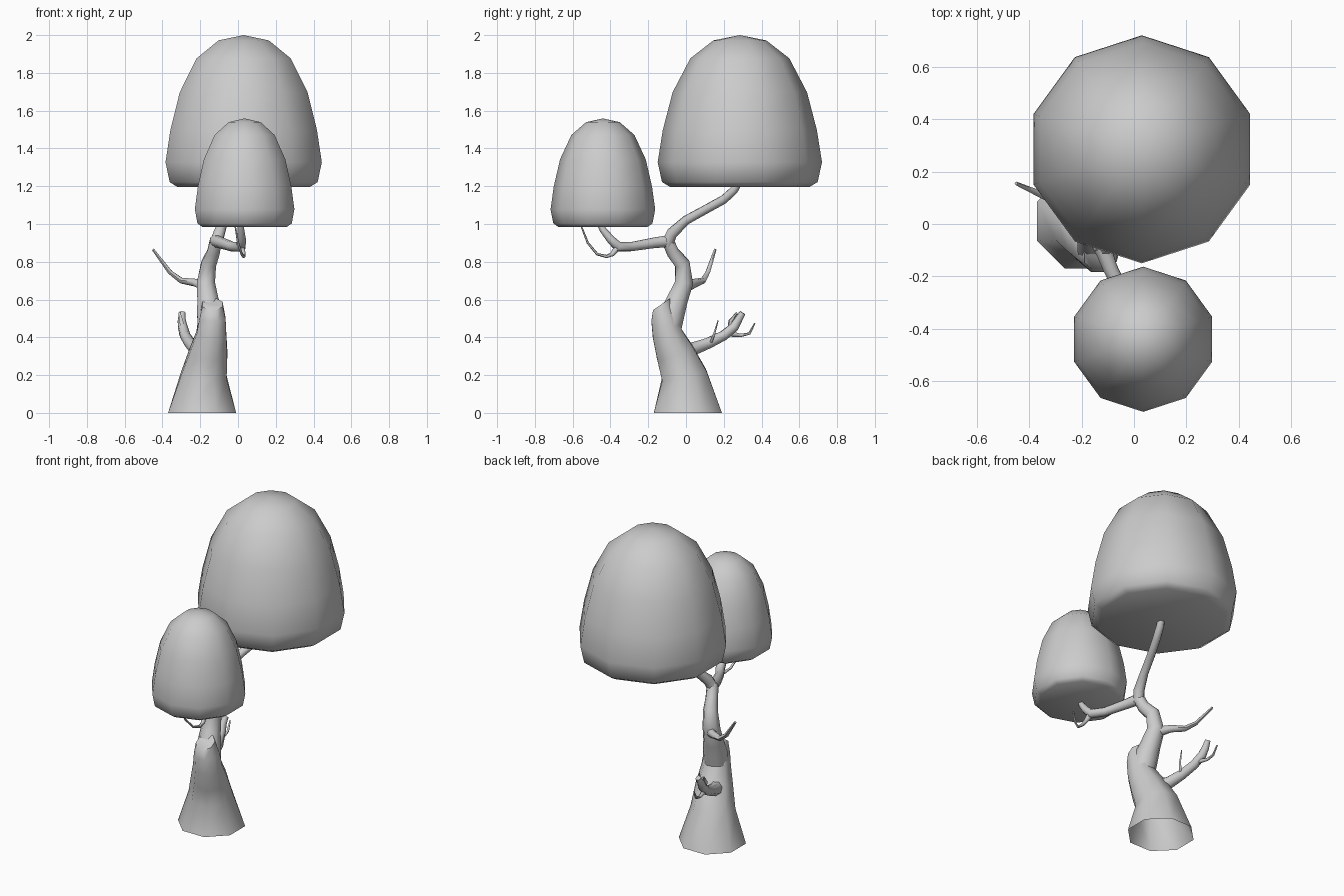
import bpy, bmesh, math
from mathutils import Vector

cube = bpy.data.objects.get("Cube")
if cube:
    bpy.data.objects.remove(cube, do_unlink=True)

grey = bpy.data.materials.new("plain grey")
grey.use_nodes = True
grey.diffuse_color = (0.6, 0.6, 0.6, 1)
grey.node_tree.nodes["Principled BSDF"].inputs["Base Color"].default_value = (0.6, 0.6, 0.6, 1)


def loft(name, rings, cap_start=True, cap_end=True, angle=60):
    """Bridge a list of equal rings of points into one smooth-shaded object."""
    bm = bmesh.new()
    loops = [[bm.verts.new(p) for p in ring] for ring in rings]
    n = len(loops[0])
    for low, high in zip(loops, loops[1:]):
        for i in range(n):
            j = (i + 1) % n
            bm.faces.new((low[i], low[j], high[j], high[i]))
    if cap_start:
        bm.faces.new(loops[0][::-1])
    if cap_end:
        bm.faces.new(loops[-1])
    bmesh.ops.remove_doubles(bm, verts=bm.verts, dist=0.0001)
    mesh = bpy.data.meshes.new(name)
    bm.to_mesh(mesh)
    bm.free()
    mesh.materials.append(grey)
    obj = bpy.data.objects.new(name, mesh)
    bpy.context.collection.objects.link(obj)
    bpy.ops.object.select_all(action='DESELECT')
    obj.select_set(True)
    bpy.context.view_layer.objects.active = obj
    bpy.ops.object.shade_smooth_by_angle(angle=math.radians(angle))
    return obj


def limb(name, path, sides=8, first=None, last=None, **caps):
    """Sweep a tapering tube through (x, y, z, radius) points."""
    pts = [Vector(p[:3]) for p in path]
    rings, side = [], Vector((1, 0, 0))
    for i, p in enumerate(pts):
        t = pts[min(i + 1, len(pts) - 1)] - pts[max(i - 1, 0)]
        if i == 0 and first:
            t = Vector(first)
        if i == len(pts) - 1 and last:
            t = Vector(last)
        t.normalize()
        side = (side - t * side.dot(t)).normalized()
        up = t.cross(side)
        rings.append([p + path[i][3] * (side * math.cos(a) + up * math.sin(a))
                      for a in (math.tau * (k + 0.5) / sides for k in range(sides))])
    return loft(name, rings, **caps)


# Domed foliage: ten-sided lathe, (radius, height) with the bottom at zero
DOME = [(0.37, 0), (0.412, 0.025), (0.435, 0.13), (0.408, 0.3), (0.356, 0.5),
        (0.262, 0.68), (0.14, 0.775), (0, 0.803)]


def canopy(name, x, y, z, wide, tall):
    rings = [[(x + r * wide * math.cos(a), y + r * wide * math.sin(a), z + h * tall)
              for a in (math.tau * (k + 0.5) / 10 for k in range(10))]
             for r, h in DOME[:-1]]
    rings.append([(x, y, z + DOME[-1][1] * tall)] * 10)
    return loft(name, rings, cap_end=False)


canopy("large_canopy", 0.03, 0.285, 1.197, 1, 1)
canopy("small_canopy", 0.035, -0.44, 0.985, 0.637, 0.715)

# Flared trunk ending in a slanted cut, open underneath
limb("trunk_base", [(-.19, .01, 0, .195), (-.18, -.01, .2, .13), (-.155, -.06, .32, .108),
                    (-.14, -.1, .42, .085), (-.135, -.115, .5, .075), (-.135, -.13, .575, .058)],
     first=(0, 0, 1), last=(0, -.55, .8), cap_start=False, angle=50)

# Winding upper trunk
limb("upper_trunk", [(-.14, -.1, .42, .075), (-.15, -.075, .52, .072), (-.16, -.045, .6, .06),
                     (-.17, -.01, .69, .052), (-.155, -.02, .79, .043), (-.13, -.07, .85, .036),
                     (-.115, -.1, .92, .034)])

# Two branches carrying the canopies
limb("back_branch", [(-.12, -.1, .89, .034), (-.1, -.075, .95, .032), (-.075, 0, 1.02, .025),
                     (-.04, .1, 1.075, .024), (0, .2, 1.13, .024), (.02, .255, 1.18, .023),
                     (.03, .28, 1.22, .02)])
limb("front_branch", [(-.12, -.09, .91, .034), (-.09, -.17, .9, .03), (-.03, -.29, .88, .026),
                      (.015, -.36, .88, .028), (.02, -.4, .92, .022), (.015, -.44, .97, .018),
                      (.015, -.455, 1.0, .016)])
limb("front_twig", [(.015, -.36, .88, .02), (.03, -.39, .84, .012), (.03, -.42, .828, .009),
                    (.02, -.47, .84, .007), (0, -.52, .9, .006), (-.015, -.555, .99, .004)], sides=6)

# Bare side branches on the trunk
limb("side_twig", [(-.17, 0, .67, .032), (-.23, .055, .69, .022), (-.3, .09, .7, .017),
                   (-.36, .115, .745, .013), (-.45, .155, .865, .007)], sides=6)
limb("low_branch", [(-.17, -.05, .31, .06), (-.225, .04, .34, .037), (-.255, .12, .37, .031),
                    (-.28, .2, .41, .028), (-.293, .255, .455, .026), (-.298, .275, .49, .022),
                    (-.295, .3, .53, .017)])
limb("low_branch_fork", [(-.285, .22, .42, .016), (-.3, .29, .41, .009), (-.305, .335, .42, .007),
                         (-.31, .365, .475, .004)], sides=6)
limb("low_branch_stub", [(-.29, .235, .44, .016), (-.3, .235, .485, .011), (-.31, .27, .53, .006)],
     sides=6)
limb("low_branch_twig", [(-.255, .12, .37, .014), (-.23, .135, .38, .008), (-.215, .15, .42, .006),
                         (-.21, .17, .49, .003)], sides=6)
